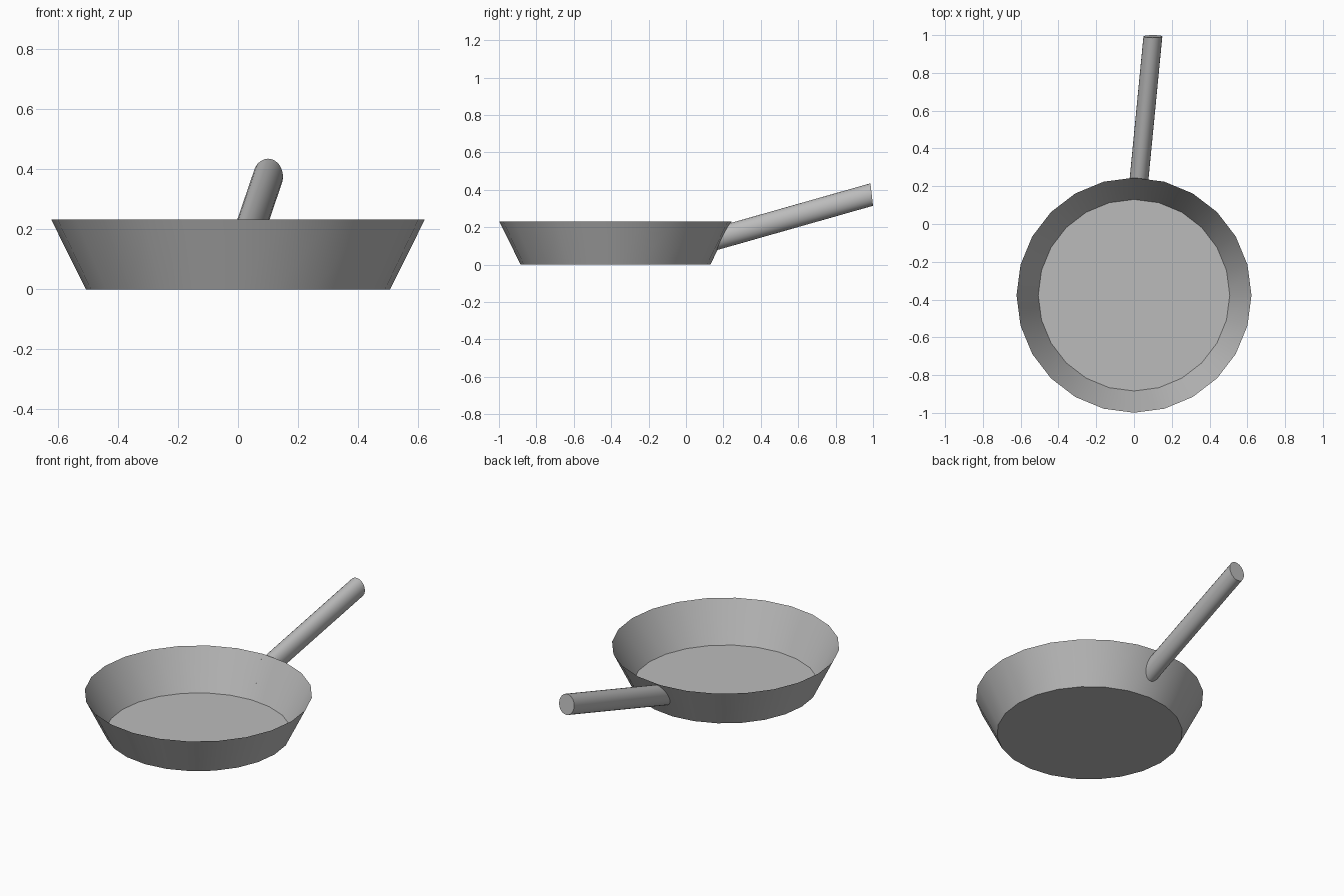
import bpy, bmesh
from math import sin, cos, tan, pi, radians

cube = bpy.data.objects.get("Cube")
if cube:
    bpy.data.objects.remove(cube, do_unlink=True)

metal = bpy.data.materials.new("grey metal")
metal.use_nodes = True
colour = (0.5, 0.5, 0.5, 1)
metal.diffuse_color = colour
metal.node_tree.nodes["Principled BSDF"].inputs["Base Color"].default_value = colour

SIDES = 24
PAN_Y = -0.377
BASE_R, RIM_R, RIM_Z = 0.507, 0.622, 0.232


def finish(bm, name):
    mesh = bpy.data.meshes.new(name)
    bm.to_mesh(mesh)
    bm.free()
    obj = bpy.data.objects.new(name, mesh)
    bpy.context.collection.objects.link(obj)
    mesh.materials.append(metal)
    bpy.ops.object.select_all(action="DESELECT")
    obj.select_set(True)
    bpy.context.view_layer.objects.active = obj
    bpy.ops.object.shade_smooth_by_angle(angle=radians(35))


def bridge(bm, a, b):
    for i in range(len(a)):
        j = (i + 1) % len(a)
        bm.faces.new((a[i], a[j], b[j], b[i]))


# Pan: thin flared wall with a flat floor
bm = bmesh.new()


def pan_ring(r, z):
    return [bm.verts.new((r * sin(2 * pi * i / SIDES),
                          PAN_Y - r * cos(2 * pi * i / SIDES), z))
            for i in range(SIDES)]


floor = pan_ring(BASE_R, 0)
rim = pan_ring(RIM_R, RIM_Z)
bridge(bm, floor, rim)
bm.faces.new(floor[::-1])
finish(bm, "pan")

# Handle: slanted oval bar, trimmed where it meets the wall
bm = bmesh.new()
SLOPE_X, SLOPE_Z = 0.097, 0.284
FLARE = (RIM_R - BASE_R) / RIM_Z
root, tip = [], []
for i in range(SIDES):
    a = 2 * pi * i / SIDES
    x, z = 0.1 + 0.05 * cos(a), 0.375 + 0.06 * sin(a)
    y = 0.993 - 0.007 * sin(a)
    tip.append(bm.verts.new((x, y, z)))
    # slide back along the axis until the point lies on the wall
    t = 0.7
    for _ in range(30):
        px, pz = x - SLOPE_X * t, z - SLOPE_Z * t
        wall = PAN_Y + BASE_R + FLARE * pz - abs(px) * tan(pi / SIDES)
        t = y - wall
    root.append(bm.verts.new((x - SLOPE_X * t, y - t, z - SLOPE_Z * t)))
bridge(bm, root, tip)
bm.faces.new(tip)
bmesh.ops.recalc_face_normals(bm, faces=bm.faces)
finish(bm, "handle")
